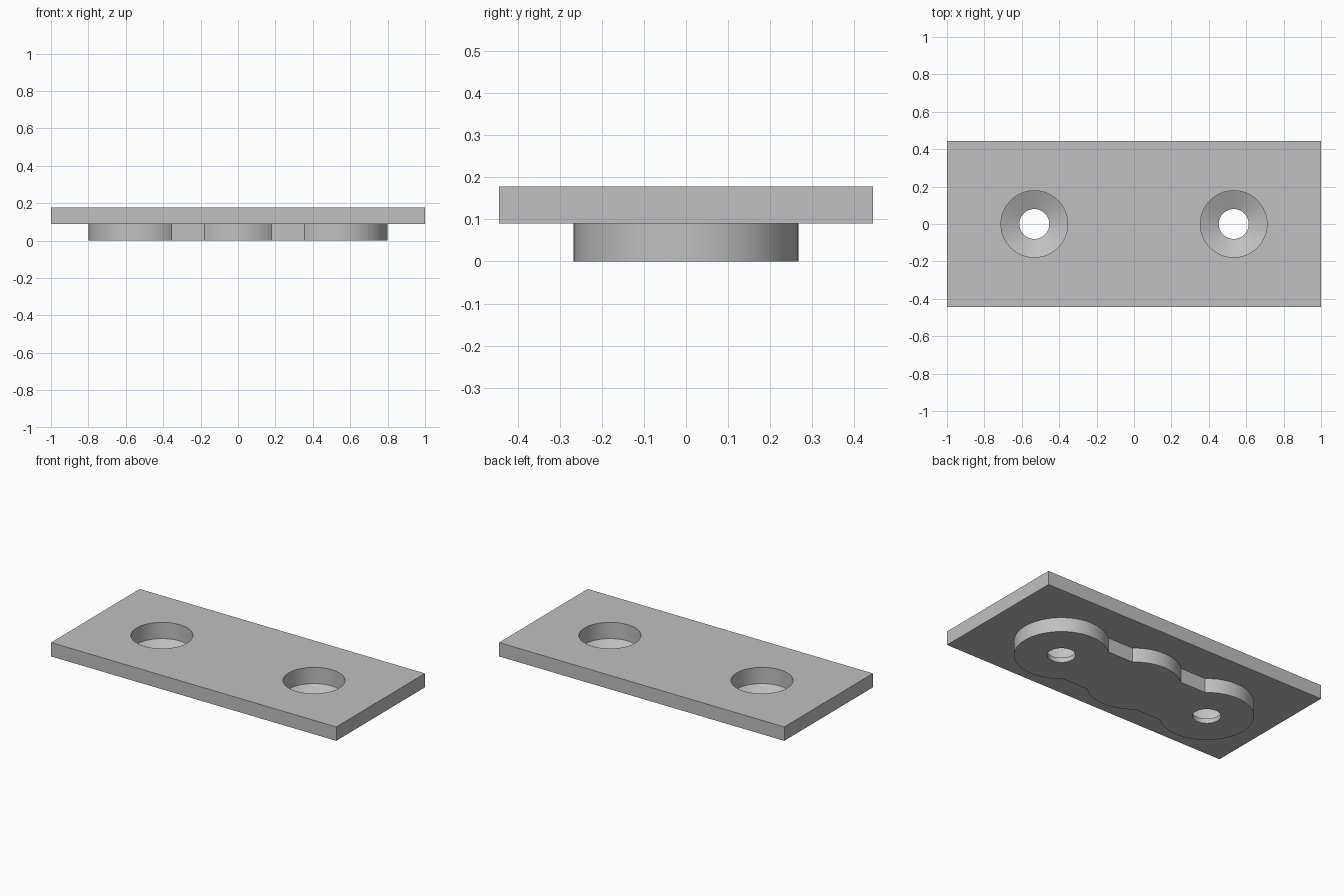
import bpy
import bmesh
import math

old = bpy.data.objects.get("Cube")
if old:
    bpy.data.objects.remove(old, do_unlink=True)

HALF_LENGTH, HALF_WIDTH = 1.0, 0.444
PLATE_BOTTOM, TOP = 0.09, 0.178
HOLE_X = 0.533
LOBE_R, HEAD_R, SHANK_R = 0.267, 0.178, 0.08

# Single grey material
grey = bpy.data.materials.new("plain_grey")
grey.use_nodes = True
colour = (0.53, 0.53, 0.53, 1)
grey.diffuse_color = colour
grey.node_tree.nodes["Principled BSDF"].inputs["Base Color"].default_value = colour


def make_object(name, bm):
    bmesh.ops.recalc_face_normals(bm, faces=bm.faces)
    mesh = bpy.data.meshes.new(name)
    bm.to_mesh(mesh)
    bm.free()
    mesh.materials.append(grey)
    obj = bpy.data.objects.new(name, mesh)
    bpy.context.collection.objects.link(obj)
    return obj


def prism(name, outline, z0, z1):
    bm = bmesh.new()
    face = bm.faces.new([bm.verts.new((x, y, z0)) for x, y in outline])
    new = bmesh.ops.extrude_face_region(bm, geom=[face])["geom"]
    verts = [v for v in new if isinstance(v, bmesh.types.BMVert)]
    bmesh.ops.translate(bm, verts=verts, vec=(0, 0, z1 - z0))
    return make_object(name, bm)


def lathe(name, profile, x, steps=64):
    bm = bmesh.new()
    rings = []
    for r, z in profile:
        angles = [math.tau * i / steps for i in range(steps)]
        rings.append([bm.verts.new((x + r * math.cos(a), r * math.sin(a), z)) for a in angles])
    for low, high in zip(rings, rings[1:]):
        for i in range(steps):
            j = (i + 1) % steps
            bm.faces.new((low[i], low[j], high[j], high[i]))
    bm.faces.new(rings[0])
    bm.faces.new(rings[-1])
    return make_object(name, bm)


def arc(cx, start, end, steps):
    angles = [start + (end - start) * i / steps for i in range(steps + 1)]
    return [(cx + LOBE_R * math.cos(a), LOBE_R * math.sin(a)) for a in angles]


def combine(target, other, operation):
    mod = target.modifiers.new("combine", "BOOLEAN")
    mod.operation, mod.object, mod.solver = operation, other, "EXACT"
    bpy.context.view_layer.objects.active = target
    bpy.ops.object.modifier_apply(modifier=mod.name)
    bpy.data.objects.remove(other, do_unlink=True)


# Rectangular top plate
L, W = HALF_LENGTH, HALF_WIDTH
plate = prism("mounting_plate", [(-L, -W), (L, -W), (L, W), (-L, W)], PLATE_BOTTOM, TOP)

# Raised pad below: three round lobes joined by flat-sided webs
a = math.acos(2 / 3)
pi = math.pi
outline = (arc(HOLE_X, a - pi, pi - a, 48) + arc(0, a, pi - a, 20)
           + arc(-HOLE_X, a, math.tau - a, 48) + arc(0, pi + a, math.tau - a, 20))
pad = prism("raised_pad", outline, 0, (PLATE_BOTTOM + TOP) / 2)
combine(plate, pad, "UNION")

# Screw holes: straight head recess, cone, then narrow shank hole
hole_profile = [(SHANK_R, -0.1), (SHANK_R, 0.03), (HEAD_R, 0.075), (HEAD_R, 0.3)]
for side in (-1, 1):
    cutter = lathe("screw_hole_cutter", hole_profile, side * HOLE_X)
    cutter.hide_render = True
    combine(plate, cutter, "DIFFERENCE")

# Smooth round walls, crisp edges
bpy.ops.object.select_all(action="DESELECT")
plate.select_set(True)
bpy.context.view_layer.objects.active = plate
bpy.ops.object.shade_smooth_by_angle(angle=math.radians(20))
